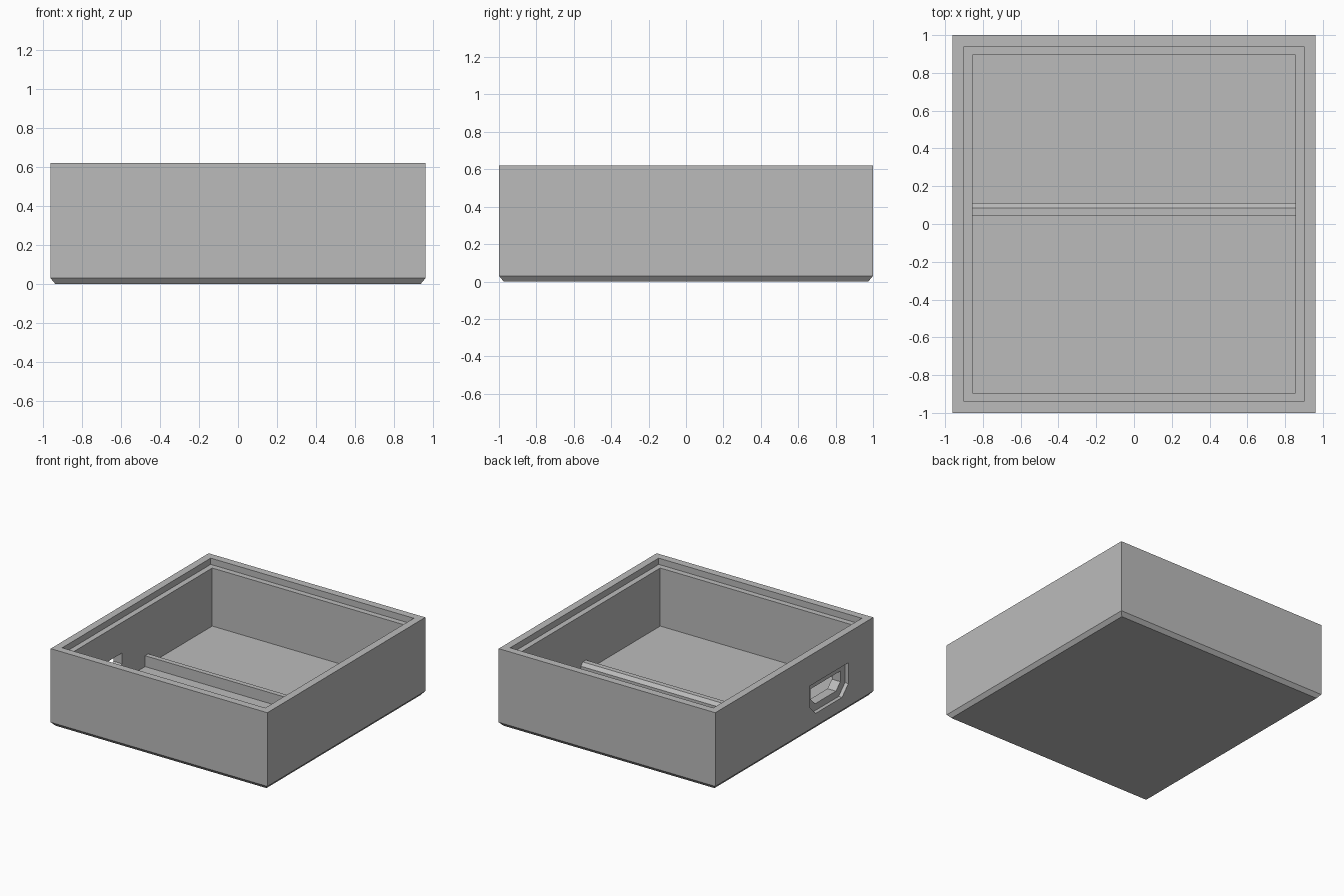
import bpy
import bmesh

if "Cube" in bpy.data.objects:
    bpy.data.objects.remove(bpy.data.objects["Cube"], do_unlink=True)

# One plain grey for the whole model
grey = bpy.data.materials.new("plain_grey")
grey.use_nodes = True
colour = (0.5, 0.5, 0.5, 1)
grey.diffuse_color = colour
grey.node_tree.nodes["Principled BSDF"].inputs["Base Color"].default_value = colour

HALF_X, HALF_Y, HEIGHT = 0.96, 1.0, 0.62
LIP, WALL, FLOOR, CHAMFER = 0.06, 0.105, 0.105, 0.025


def make_object(name, bm):
    bmesh.ops.recalc_face_normals(bm, faces=bm.faces)
    mesh = bpy.data.meshes.new(name)
    bm.to_mesh(mesh)
    bm.free()
    mesh.materials.append(grey)
    obj = bpy.data.objects.new(name, mesh)
    bpy.context.collection.objects.link(obj)
    return obj


def loft(name, rings):
    """Join matching rings of points into a closed solid."""
    bm = bmesh.new()
    loops = [[bm.verts.new(p) for p in ring] for ring in rings]
    for a, b in zip(loops, loops[1:]):
        for i in range(len(a)):
            j = (i + 1) % len(a)
            bm.faces.new((a[i], a[j], b[j], b[i]))
    bm.faces.new(loops[0])
    bm.faces.new(loops[-1])
    return make_object(name, bm)


def rectangle(inset, z):
    x, y = HALF_X - inset, HALF_Y - inset
    return [(-x, -y, z), (x, -y, z), (x, y, z), (-x, y, z)]


def prism(name, profile, x0, x1):
    """Extrude a (y, z) profile along x."""
    return loft(name, [[(x, y, z) for y, z in profile] for x in (x0, x1)])


# Open tray: chamfered base, outer wall, stepped rim, inner wall and floor
tray = loft("tray", [rectangle(inset, z) for inset, z in (
    (CHAMFER, 0), (0, 0.03), (0, HEIGHT), (LIP, HEIGHT),
    (LIP, HEIGHT - 0.05), (WALL, HEIGHT - 0.05), (WALL, FLOOR))])


# Port in the -x wall: shallow recess, then a smaller through hole
def port_profile(half_width, bottom, top, cut):
    y = -0.437
    return [(y - half_width, top), (y - half_width, bottom + cut),
            (y - half_width + cut, bottom), (y + half_width - cut, bottom),
            (y + half_width, bottom + cut), (y + half_width, top)]


cutters = [
    prism("port_recess_cutter", port_profile(0.247, 0.13, 0.377, 0.08),
          -HALF_X - 0.1, -HALF_X + 0.03),
    prism("port_hole_cutter", port_profile(0.188, 0.185, 0.325, 0.055),
          -HALF_X - 0.1, -HALF_X + WALL + 0.1),
]
bpy.context.view_layer.objects.active = tray
for cutter in cutters:
    cutter.hide_render = True
    cut = tray.modifiers.new(cutter.name, "BOOLEAN")
    cut.operation = "DIFFERENCE"
    cut.solver = "EXACT"
    cut.object = cutter
    bpy.ops.object.modifier_apply(modifier=cut.name)
    bpy.data.objects.remove(cutter, do_unlink=True)

# Low divider across the floor, chamfered along its back top edge
end = HALF_X - WALL + 0.01
prism("divider", [(0.045, FLOOR - 0.01), (0.045, 0.192), (0.085, 0.192),
                  (0.11, 0.167), (0.11, FLOOR - 0.01)], -end, end)
